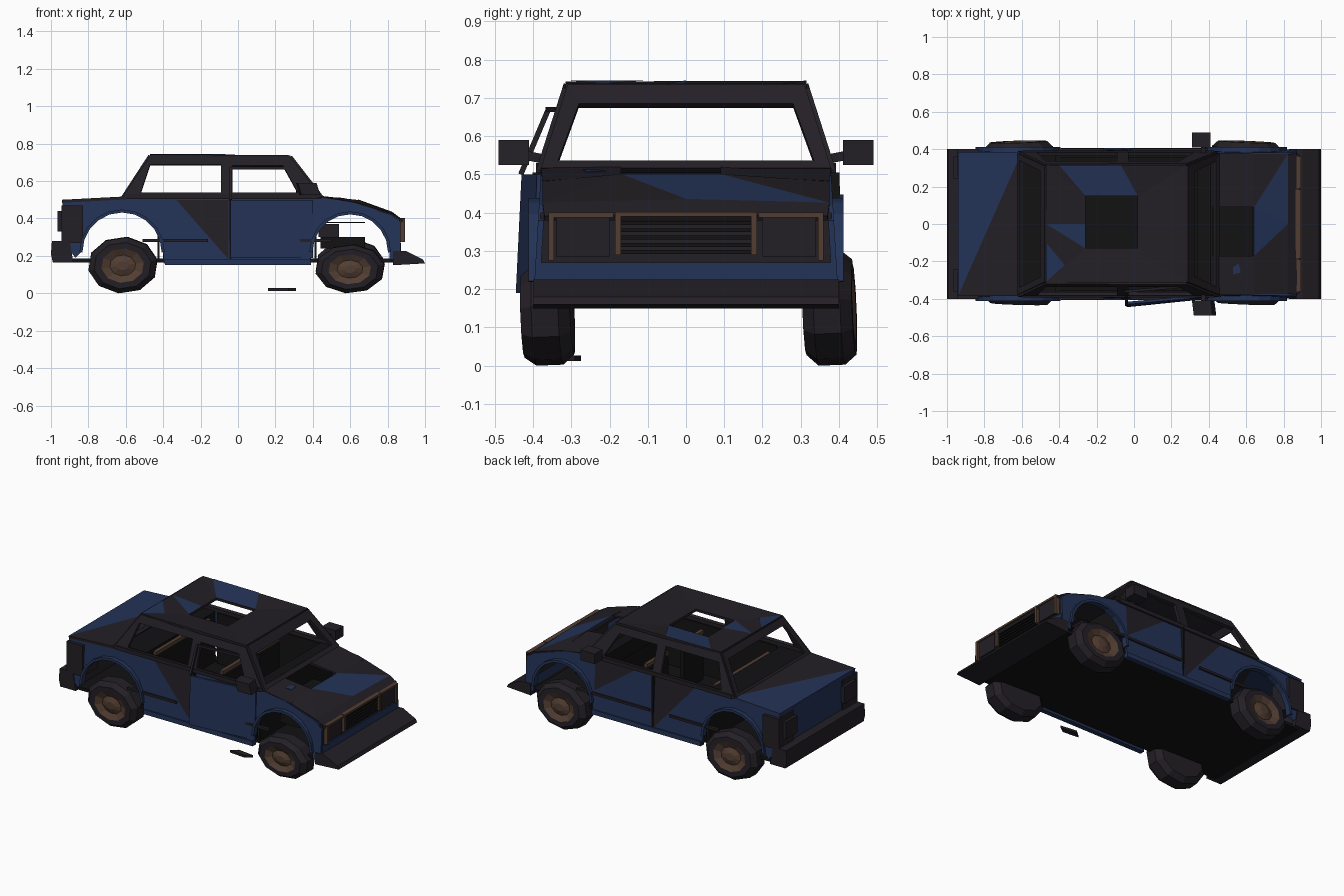
import bpy, math
from math import cos, sin, pi
from mathutils import Vector, Matrix

if "Cube" in bpy.data.objects:
    bpy.data.objects.remove(bpy.data.objects["Cube"])


def material(name, rgb):
    m = bpy.data.materials.new(name)
    m.diffuse_color = (*rgb, 1)
    m.use_nodes = True
    m.node_tree.nodes["Principled BSDF"].inputs["Base Color"].default_value = m.diffuse_color
    return m


DARK = material("charred_metal", (0.017, 0.014, 0.019))
BLUE = material("blue_paint", (0.017, 0.033, 0.095))
RUST = material("rust", (0.085, 0.048, 0.032))
BLACK = material("soot", (0.006, 0.006, 0.007))
MATS = [DARK, BLUE, RUST, BLACK]


def build(name, verts, faces, mat=DARK, face_mats=None, thick=0):
    me = bpy.data.meshes.new(name)
    me.from_pydata([tuple(v) for v in verts], [], faces)
    for m in MATS:
        me.materials.append(m)
    for i, p in enumerate(me.polygons):
        p.material_index = MATS.index(face_mats[i] if face_mats else mat)
    ob = bpy.data.objects.new(name, me)
    bpy.context.collection.objects.link(ob)
    if thick:
        s = ob.modifiers.new("thickness", "SOLIDIFY")
        s.thickness, s.offset = thick, 0
    return ob


def prism(name, pts, depth, mat=DARK):
    """Closed planar outline swept along a vector."""
    n, d = len(pts), Vector(depth)
    verts = [Vector(p) for p in pts] + [Vector(p) + d for p in pts]
    faces = [tuple(range(n))[::-1], tuple(range(n, 2 * n))]
    faces += [(i, (i + 1) % n, (i + 1) % n + n, i + n) for i in range(n)]
    return build(name, verts, faces, mat)


def box(name, x0, x1, y0, y1, z0, z1, mat=DARK):
    return prism(name, [(x0, y0, z0), (x1, y0, z0), (x1, y1, z0), (x0, y1, z0)], (0, 0, z1 - z0), mat)


def frame(name, outer, inner, mats=(DARK,) * 4, thick=0.016):
    """Four-sided sheet with a four-sided opening."""
    faces = [(i, (i + 1) % 4, (i + 1) % 4 + 4, i + 4) for i in range(4)]
    return build(name, outer + inner, faces, face_mats=list(mats), thick=thick)


def bar(name, a, b, w, mat=DARK):
    a, b = Vector(a), Vector(b)
    d = b - a
    m = Matrix.Translation(a) @ d.to_track_quat('Z', 'Y').to_matrix().to_4x4()
    return prism(name, [m @ Vector(p) for p in ((-w, -w, 0), (w, -w, 0), (w, w, 0), (-w, w, 0))], d, mat)


def wheel(name, x, y, s, height, steer, camber):
    n = 10
    rings = [(.03, .125), (.07, .112), (.115, .13), (.155, .13), (.187, .10), (.187, .03), (.15, 0)]
    rot = Matrix.Rotation(steer, 3, 'Z') @ Matrix.Rotation(camber, 3, 'X')
    verts = []
    for r, w in rings:
        for k in range(n):
            a = 2 * pi * (k + .3) / n
            verts.append(rot @ Vector((r * cos(a), s * (w - .065), r * sin(a) * height / .372)))
    low = min(v.z for v in verts)
    verts = [v + Vector((x, y, -low)) for v in verts]
    faces, mats = [tuple(range(n))], [RUST]
    for j in range(len(rings) - 1):
        for k in range(n):
            k2 = (k + 1) % n
            faces.append((j * n + k, j * n + k2, j * n + n + k2, j * n + n + k))
            mats.append(RUST if j < 2 else DARK)
    faces.append(tuple(range(6 * n, 7 * n)))
    mats.append(DARK)
    build(name, verts, faces, face_mats=mats)


def arc(cx, r, n=10, z=.22):
    return [(cx + r * cos(pi * i / n), z + r * sin(pi * i / n)) for i in range(n + 1)]


def side_y(z):      # lower body leans in slightly
    return .400 - .06 * (z - .16)


def cabin_y(z):     # glasshouse leans in strongly
    return .382 - .32 * (z - .51)


for s, tag in ((-1, "near"), (1, "far")):
    # body side with both wheel openings
    outline = [(-.87, .19), (-.93, .27), (-.94, .49), (-.60, .505), (.44, .51), (.60, .49), (.82, .42),
               (.87, .38), (.87, .18), (.81, .18)] + arc(.60, .21) + [(.385, .16), (-.395, .16)] + arc(-.62, .22)
    prism(tag + "_body_side", [(x, s * side_y(z), z) for x, z in outline], (0, -s * .015, 0), BLUE)
    # scorched patches on the doors and wings
    for i, tri in enumerate(([(-.05, .18), (-.05, .50), (-.33, .50)], [(.38, .50), (.38, .30), (.10, .50)],
                             [(-.93, .30), (-.85, .30), (-.93, .47)])):
        build(f"{tag}_scorch_{i + 1}", [(x, s * (side_y(z) + .002), z) for x, z in tri], [(0, 1, 2)])
    # wheel arch lips
    for cx, r, end in ((-.62, .22, "rear"), (.60, .21, "front")):
        pts = arc(cx, r, 10)
        verts = [(x, s * .375, z) for x, z in pts] + [(x, s * .412, z) for x, z in pts]
        build(f"{tag}_{end}_arch_lip", verts, [(i, i + 1, i + 12, i + 11) for i in range(10)], BLUE, thick=.016)
    # sill, door seam, side trim strips and inner door liner
    box(tag + "_sill", -.39, .39, s * .375, s * .407, .15, .18, BLUE)
    box(tag + "_trim_rear", -.51, -.16, s * .385, s * .404, .275, .29)
    box(tag + "_trim_front", -.02, .50, s * .385, s * .404, .275, .29)
    box(tag + "_door_seam", -.045, -.035, s * .375, s * .401, .18, .505, BLACK)
    box(tag + "_belt_strip", -.60, .43, s * .365, s * .392, .505, .53)
    box(tag + "_door_liner", -.40, .39, s * .355, s * .364, .18, .51, BLACK)
    # side window frames
    for end, out, inn in (
            ("rear", [(-.62, .51), (-.06, .51), (-.06, .725), (-.47, .735)],
             [(-.52, .535), (-.09, .535), (-.09, .685), (-.47, .685)]),
            ("front", [(-.06, .51), (.45, .51), (.28, .725), (-.06, .725)],
             [(-.03, .535), (.32, .535), (.24, .68), (-.03, .68)])):
        frame(f"{tag}_{end}_window_frame", [(x, s * cabin_y(z), z) for x, z in out],
              [(x, s * cabin_y(z), z) for x, z in inn], thick=.02)
    # wing mirror, the near one knocked askew
    k = .02 if s < 0 else 0
    prism(tag + "_mirror", [(.31 + k, s * .41, .525), (.41 + k, s * .41, .525), (.41, s * .41, .59), (.31, s * .41, .59)],
          (k / 2, s * .08, 0))
    bar(tag + "_mirror_stalk", (.37, s * .37, .54), (.37, s * .42, .55), .012)
    # tail light, headlight and its rust surround
    box(tag + "_tail_light", -.945, -.83, s * .25, s * .402, .27, .47)
    box(tag + "_tail_lens", -.965, -.94, s * .24, s * .36, .33, .44)
    box(tag + "_headlight", .84, .885, s * .20, s * .34, .285, .39)
    box(tag + "_headlight_rim_side", .85, .892, s * .345, s * .36, .275, .40, RUST)
    box(tag + "_headlight_rim_top", .85, .892, s * .19, s * .36, .388, .40, RUST)
    box(tag + "_grille_post", .85, .892, s * .17, s * .185, .29, .40, RUST)
    # wheels, with flattened tyres
    y = .375 if s > 0 else -.362
    wheel(tag + "_rear_wheel", -.615, y, s, .30, .03 * s, .05)
    wheel(tag + "_front_wheel", .60, y, s, .26 if s < 0 else .29, -.04, .04)
    # front seat frame
    box(tag + "_seat_back", .07, .10, s * .08, s * .28, .20, .48, BLACK)
    bar(tag + "_seat_rail", (.085, s * .07, .50), (.085, s * .29, .50), .012, RUST)

# roof with torn opening
frame("roof", [(-.47, -.315, .735), (.28, -.315, .73), (.28, .315, .73), (-.47, .315, .737)],
      [(-.26, -.13, .715), (.02, -.13, .715), (.02, .15, .715), (-.26, .15, .715)])
build("roof_blue_patch_far", [(-.40, .315, .746), (-.07, .315, .744), (.02, .15, .726), (-.26, .15, .726)],
      [(0, 1, 2, 3)], BLUE)
build("roof_blue_patch_rear", [(-.47, .0, .746), (-.26, .0, .726), (-.26, -.13, .726)], [(0, 1, 2)], BLUE)
build("roof_blue_patch_near", [(-.47, -.31, .746), (-.37, -.22, .737), (-.47, -.10, .746)], [(0, 1, 2)], BLUE)
# windscreen and rear window surrounds
frame("windscreen_frame", [(.45, -.38, .51), (.45, .38, .51), (.28, .31, .73), (.28, -.31, .73)],
      [(.43, -.335, .53), (.43, .335, .53), (.315, .28, .68), (.315, -.28, .68)], thick=.02)
frame("rear_window_frame", [(-.62, -.38, .505), (-.62, .38, .505), (-.47, .31, .735), (-.47, -.31, .735)],
      [(-.605, -.34, .525), (-.605, .34, .525), (-.495, .285, .695), (-.495, -.285, .695)], thick=.02)
# bonnet with torn opening, bent down to the nose
frame("bonnet", [(.41, -.38, .515), (.64, -.375, .475), (.64, .375, .475), (.41, .38, .515)],
      [(.42, -.17, .515), (.64, -.17, .495), (.64, .09, .495), (.42, .09, .515)])
build("bonnet_nose", [(.64, -.375, .475), (.64, -.17, .495), (.64, .09, .495), (.64, .375, .475),
                      (.82, .375, .42), (.82, 0, .43), (.82, -.375, .42), (.88, .37, .385), (.88, -.37, .385)],
      [(0, 1, 6), (1, 2, 5), (1, 5, 6), (2, 3, 4), (2, 4, 5), (6, 5, 4, 7, 8)],
      face_mats=[DARK, BLUE, DARK, DARK, BLUE, DARK], thick=.014)
build("bonnet_scar", [(.53, -.27, .51), (.57, -.26, .505), (.56, -.21, .507), (.53, -.23, .51)], [(0, 1, 2, 3)],
      BLUE, thick=.006)
# boot lid and tail panel
build("boot_lid", [(-.94, -.385, .492), (-.60, -.385, .51), (-.60, .385, .51), (-.94, .385, .492)],
      [(0, 1, 2), (0, 2, 3)], face_mats=[DARK, BLUE], thick=.016)
box("tail_panel", -.935, -.91, -.38, .38, .20, .49, BLUE)
# floor, bulkheads, parcel shelf, dashboard, rear bench and engine
box("floor_pan", -.93, .88, -.375, .375, .165, .185, BLACK)
box("firewall", .41, .42, -.37, .37, .18, .51, BLACK)
box("rear_bulkhead", -.43, -.42, -.37, .37, .18, .50, BLACK)
box("parcel_shelf", -.61, -.42, -.37, .37, .495, .51, BLACK)
box("dashboard", .34, .41, -.36, .36, .42, .515, BLACK)
bar("rear_bench_rail", (-.40, -.28, .49), (-.40, .28, .49), .012, RUST)
box("engine_block", .43, .54, -.14, .10, .30, .37)
box("engine_cover", .425, .68, -.20, .16, .375, .38, BLACK)
box("engine_mount", .44, .68, -.20, .16, .24, .30, BLACK)
# nose, grille and slats
box("nose_panel", .82, .865, -.38, .38, .265, .40)
box("lower_valance", .83, .872, -.385, .385, .20, .27, BLUE)
box("grille_top_bar", .85, .892, -.185, .185, .39, .402, RUST)
for i in range(5):
    box(f"grille_slat_{i + 1}", .86, .88, -.17, .17, .292 + .019 * i, .302 + .019 * i, BLACK)
# bumpers
prism("front_bumper", [(.83, -.4, .15), (1.0, -.4, .16), (.99, -.4, .18), (.90, -.4, .225), (.83, -.4, .225)], (0, .8, 0))
prism("rear_bumper", [(-.88, -.4, .165), (-.99, -.4, .165), (-1.0, -.4, .21), (-.995, -.4, .28), (-.90, -.4, .28)],
      (0, .8, 0))
# front door hanging ajar, with its bent window frame
prism("ajar_door", [(.40, -.40, .19), (-.04, -.445, .19), (-.04, -.43, .50), (.40, -.39, .50)], (0, .014, 0), BLUE)
bar("ajar_door_rear_post", (-.04, -.432, .50), (-.04, -.36, .67), .007)
bar("ajar_door_top_rail", (-.04, -.36, .67), (.25, -.335, .67), .007)
# fallen scrap on the ground
prism("fallen_scrap", [(.16, -.31, .012), (.27, -.32, .012), (.31, -.29, .012), (.20, -.275, .012)], (0, 0, .015))
